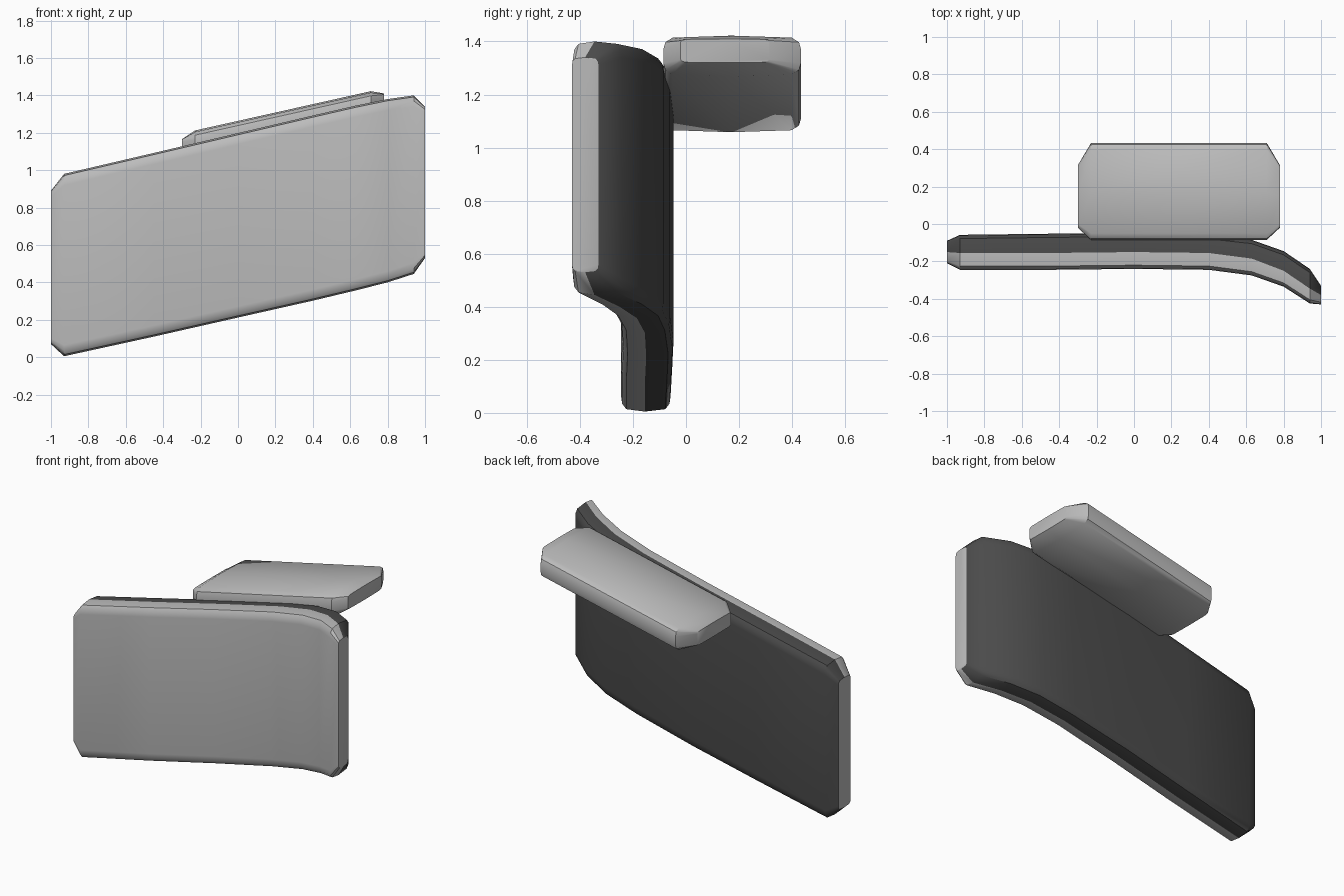
import bpy, bmesh, math

if "Cube" in bpy.data.objects:
    bpy.data.objects.remove(bpy.data.objects["Cube"])


def material(name, v):
    m = bpy.data.materials.new(name)
    m.diffuse_color = (v, v, v, 1)
    m.use_nodes = True
    m.node_tree.nodes["Principled BSDF"].inputs["Base Color"].default_value = m.diffuse_color
    return m


LIGHT = material("light grey", 0.5)
DARK = material("charcoal", 0.07)


def section(x, front, mid, back, z0, z1, by, bz):
    """Rounded slab cross-section; the first half of the points runs over the front."""
    return [(x, mid, z0), (x, front + by, z0 + bz * 0.15), (x, front + by * 0.2, z0 + bz * 0.5),
            (x, front, z0 + bz), (x, front, z1 - bz), (x, front + by * 0.2, z1 - bz * 0.5),
            (x, front + by, z1 - bz * 0.15), (x, mid, z1),
            (x, back - by, z1 - bz * 0.15), (x, back - by * 0.2, z1 - bz * 0.5),
            (x, back, z1 - bz), (x, back, z0 + bz), (x, back - by * 0.2, z0 + bz * 0.5),
            (x, back - by, z0 + bz * 0.15)]


def loft(name, sections, mats, two_tone=False):
    bm = bmesh.new()
    rings = [[bm.verts.new(p) for p in section(*s)] for s in sections]
    n = len(rings[0])
    for a, b in zip(rings, rings[1:]):
        for i in range(n):
            j = (i + 1) % n
            f = bm.faces.new((a[i], a[j], b[j], b[i]))
            f.material_index = int(two_tone and i >= n // 2)
    bm.faces.new(rings[0])
    bm.faces.new(rings[-1])
    bmesh.ops.recalc_face_normals(bm, faces=bm.faces)
    me = bpy.data.meshes.new(name)
    bm.to_mesh(me)
    bm.free()
    ob = bpy.data.objects.new(name, me)
    bpy.context.collection.objects.link(ob)
    for m in mats:
        me.materials.append(m)
    bpy.context.view_layer.objects.active = ob
    ob.select_set(True)
    bpy.ops.object.shade_smooth_by_angle(angle=math.radians(35))
    ob.select_set(False)
    return ob


# Slanted panel that sweeps forward at its right end: light front, dark back
loft("mirror_panel", [
    (-1.00, -0.21, -0.15, -0.09, 0.07, 0.89, 0.012, 0.03),
    (-0.93, -0.245, -0.155, -0.058, 0.005, 0.98, 0.02, 0.06),
    (-0.45, -0.245, -0.155, -0.052, 0.11, 1.092, 0.02, 0.06),
    (0.00, -0.24, -0.15, -0.047, 0.212, 1.198, 0.02, 0.06),
    (0.40, -0.245, -0.155, -0.06, 0.302, 1.292, 0.02, 0.06),
    (0.63, -0.275, -0.185, -0.085, 0.357, 1.345, 0.02, 0.06),
    (0.80, -0.335, -0.25, -0.145, 0.40, 1.38, 0.02, 0.06),
    (0.94, -0.425, -0.345, -0.24, 0.445, 1.40, 0.02, 0.06),
    (1.00, -0.43, -0.38, -0.33, 0.53, 1.34, 0.012, 0.03),
], [LIGHT, DARK], True)

# Sloping mounting block behind the top edge
loft("mount_block", [
    (-0.30, -0.02, 0.15, 0.315, 1.075, 1.165, 0.02, 0.012),
    (-0.23, -0.085, 0.17, 0.433, 1.058, 1.212, 0.035, 0.05),
    (0.71, -0.085, 0.17, 0.433, 1.268, 1.422, 0.035, 0.05),
    (0.78, -0.02, 0.15, 0.315, 1.32, 1.41, 0.02, 0.012),
], [LIGHT])
